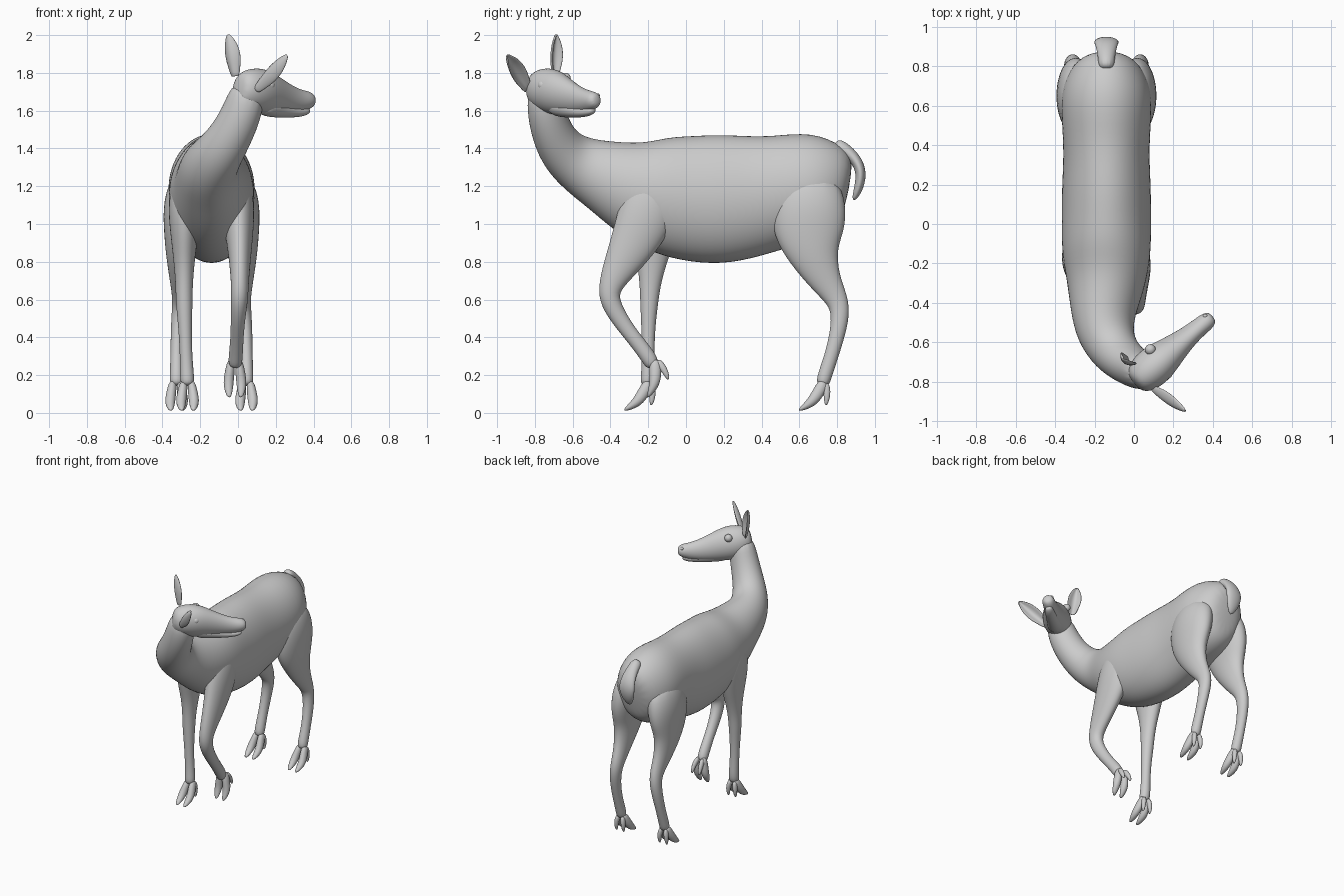
import bpy, bmesh
from math import sin, cos, pi, radians
from mathutils import Vector

MID = -0.14   # centre plane of the trunk


def finish(name, bm, subdiv=2):
    bmesh.ops.recalc_face_normals(bm, faces=bm.faces)
    for f in bm.faces:
        f.smooth = True
    me = bpy.data.meshes.new(name)
    bm.to_mesh(me)
    bm.free()
    ob = bpy.data.objects.new(name, me)
    bpy.context.collection.objects.link(ob)
    if subdiv:
        m = ob.modifiers.new("smooth", 'SUBSURF')
        m.levels = m.render_levels = subdiv
    return ob


def loft(name, secs, ref=None, n=12):
    """Skin elliptical sections (x, y, z, half width, half height) along their path.
    With ref the width axis is tangent x ref, otherwise the width axis is x."""
    bm = bmesh.new()
    pts = [Vector(s[:3]) for s in secs]
    rings = []
    for i, s in enumerate(secs):
        t = (pts[min(i + 1, len(pts) - 1)] - pts[max(i - 1, 0)]).normalized()
        if ref:
            side = t.cross(Vector(ref)).normalized()
        else:
            side = (Vector((1, 0, 0)) - t * t.x).normalized()
        up = side.cross(t)
        k = 1.045   # makes up for subdivision shrinkage
        rings.append([bm.verts.new(pts[i] + side * s[3] * k * cos(2 * pi * j / n)
                                   + up * s[4] * k * sin(2 * pi * j / n)) for j in range(n)])
    for a, b in zip(rings, rings[1:]):
        for j in range(n):
            bm.faces.new((a[j], a[(j + 1) % n], b[(j + 1) % n], b[j]))
    bm.faces.new(rings[0])
    bm.faces.new(rings[-1])
    return finish(name, bm)


# Trunk and turned neck in one skin
trunk = [(.862, 1.18, .08, .13), (.82, 1.19, .165, .22), (.68, 1.2, .23, .285),
         (.50, 1.17, .22, .29), (.35, 1.147, .212, .315), (.18, 1.128, .222, .338),
         (0, 1.135, .222, .325), (-.15, 1.16, .222, .30), (-.30, 1.195, .195, .24)]
neck = [(-.155, -.43, 1.255, .165, .19), (-.15, -.55, 1.305, .145, .155),
        (-.10, -.65, 1.375, .122, .13), (-.03, -.71, 1.48, .105, .113),
        (.03, -.745, 1.61, .095, .105), (.06, -.755, 1.74, .08, .085)]
loft("body_and_neck", [(MID, *s) for s in trunk] + neck, ref=(0, 0, 1), n=16)

# Head, rolled slightly towards the right
tilt = (.13, -.15, 1)
loft("head", [(.0, -.81, 1.72, .05, .065), (.03, -.785, 1.715, .085, .1),
              (.075, -.745, 1.71, .1, .118), (.13, -.695, 1.698, .098, .123),
              (.20, -.635, 1.675, .073, .1), (.27, -.575, 1.657, .053, .077),
              (.33, -.525, 1.65, .046, .06), (.375, -.49, 1.655, .045, .048),
              (.40, -.468, 1.658, .028, .028)], ref=tilt)
loft("lower_jaw", [(.11, -.71, 1.635, .07, .06), (.2, -.635, 1.612, .05, .05),
                   (.29, -.56, 1.593, .036, .03), (.35, -.51, 1.595, .032, .024),
                   (.375, -.488, 1.605, .02, .014)], ref=tilt)


# Eyes and nostrils
def ball(name, loc, r):
    bm = bmesh.new()
    bmesh.ops.create_uvsphere(bm, u_segments=16, v_segments=10, radius=r)
    bmesh.ops.translate(bm, verts=bm.verts, vec=loc)
    finish(name, bm, 0)


ball("eye_right", (.168, -.758, 1.735), .028)
ball("eye_left", (.083, -.638, 1.772), .028)
ball("nostril_right", (.392, -.505, 1.672), .012)
ball("nostril_left", (.362, -.468, 1.68), .012)


# Ears: cupped leaves with thickness
def ear(name, base, tip, facing):
    base, tip = Vector(base), Vector(tip)
    d = (tip - base).normalized()
    n = Vector(facing)
    n = (n - d * n.dot(d)).normalized()
    w = d.cross(n)
    bm = bmesh.new()
    rows = []
    for t, hw in ((0, .024), (.2, .036), (.45, .05), (.7, .045), (.9, .026), (1.02, .006)):
        rows.append([bm.verts.new(base.lerp(tip, t) + w * hw * u + n * hw * .75 * (u * u - .6))
                     for u in (-1, -.5, 0, .5, 1)])
    for a, b in zip(rows, rows[1:]):
        for j in range(4):
            bm.faces.new((a[j], a[j + 1], b[j + 1], b[j]))
    ob = finish(name, bm, 0)
    s = ob.modifiers.new("thickness", 'SOLIDIFY')
    s.thickness, s.offset = .012, 0
    m = ob.modifiers.new("smooth", 'SUBSURF')
    m.levels = m.render_levels = 2


ear("ear_left", (-.015, -.695, 1.78), (-.05, -.685, 2.0), (.6, .8, 0))
ear("ear_right", (.095, -.835, 1.71), (.26, -.945, 1.89), (.75, .66, -.2))

# Tail
loft("tail", [(MID, *s) for s in ((.78, 1.42, .04, .045), (.85, 1.39, .042, .035),
                                  (.91, 1.33, .055, .03), (.93, 1.26, .066, .028),
                                  (.912, 1.18, .048, .024), (.887, 1.125, .012, .01))])


# Cloven hoof: two toes and two dewclaws below the fetlock, turned by angle
def hoof(name, x, y, z, angle=0):
    a = radians(angle)

    def place(dx, dy, dz, w, h):
        return (x + dx, y + dy * cos(a) - dz * sin(a), z + dy * sin(a) + dz * cos(a), w, h)
    for tag, s in (("inner", -1), ("outer", 1)):
        loft(f"{name}_toe_{tag}", [place(s * .018, .005, .0, .022, .032),
                                   place(s * .03, -.035, -.075, .028, .034),
                                   place(s * .036, -.07, -.122, .029, .028),
                                   place(s * .03, -.135, -.16, .012, .007)], n=8)
        loft(f"{name}_dewclaw_{tag}", [place(s * .018, .005, -.01, .018, .025),
                                       place(s * .03, .02, -.075, .018, .02),
                                       place(s * .03, .01, -.135, .008, .008)], n=8)


# Hind legs, mirrored across the trunk
hind = [(-.02, .66, 1.27, .08, .14), (.012, .65, 1.11, .108, .2), (.027, .65, .95, .085, .19),
        (.033, .675, .83, .068, .13), (.03, .735, .70, .05, .083), (.025, .795, .61, .042, .06),
        (.03, .818, .54, .04, .05), (.04, .808, .44, .036, .042), (.045, .77, .30, .032, .036),
        (.045, .735, .20, .036, .038), (.045, .72, .14, .036, .034)]
for side, m in (("right", 1), ("left", -1)):
    secs = [(MID + m * (s[0] - MID), *s[1:]) for s in hind]
    loft(f"hind_leg_{side}", secs)
    hoof(f"hind_hoof_{side}", secs[-1][0], .73, .172)

# Standing front leg
loft("front_leg_left", [(-.26, -.14, 1.27, .075, .12), (-.277, -.17, 1.1, .097, .16),
                        (-.285, -.175, .94, .072, .125), (-.285, -.18, .8, .055, .078),
                        (-.285, -.19, .68, .045, .055), (-.285, -.195, .58, .044, .047),
                        (-.28, -.2, .45, .035, .036), (-.275, -.2, .3, .032, .032),
                        (-.27, -.2, .2, .037, .038), (-.267, -.21, .14, .036, .034)])
hoof("front_hoof_left", -.267, -.195, .172)

# Raised front leg, bent at the knee
loft("front_leg_right", [(-.02, -.14, 1.27, .07, .12), (-.002, -.19, 1.1, .093, .16),
                         (.008, -.255, .94, .072, .135), (.01, -.34, .79, .055, .095),
                         (.01, -.40, .68, .046, .064), (.008, -.41, .60, .045, .054),
                         (.0, -.355, .50, .038, .045), (-.005, -.28, .40, .034, .038),
                         (-.012, -.2, .30, .037, .042), (-.016, -.17, .24, .036, .036)])
hoof("front_hoof_right", -.016, -.168, .285, 30)
